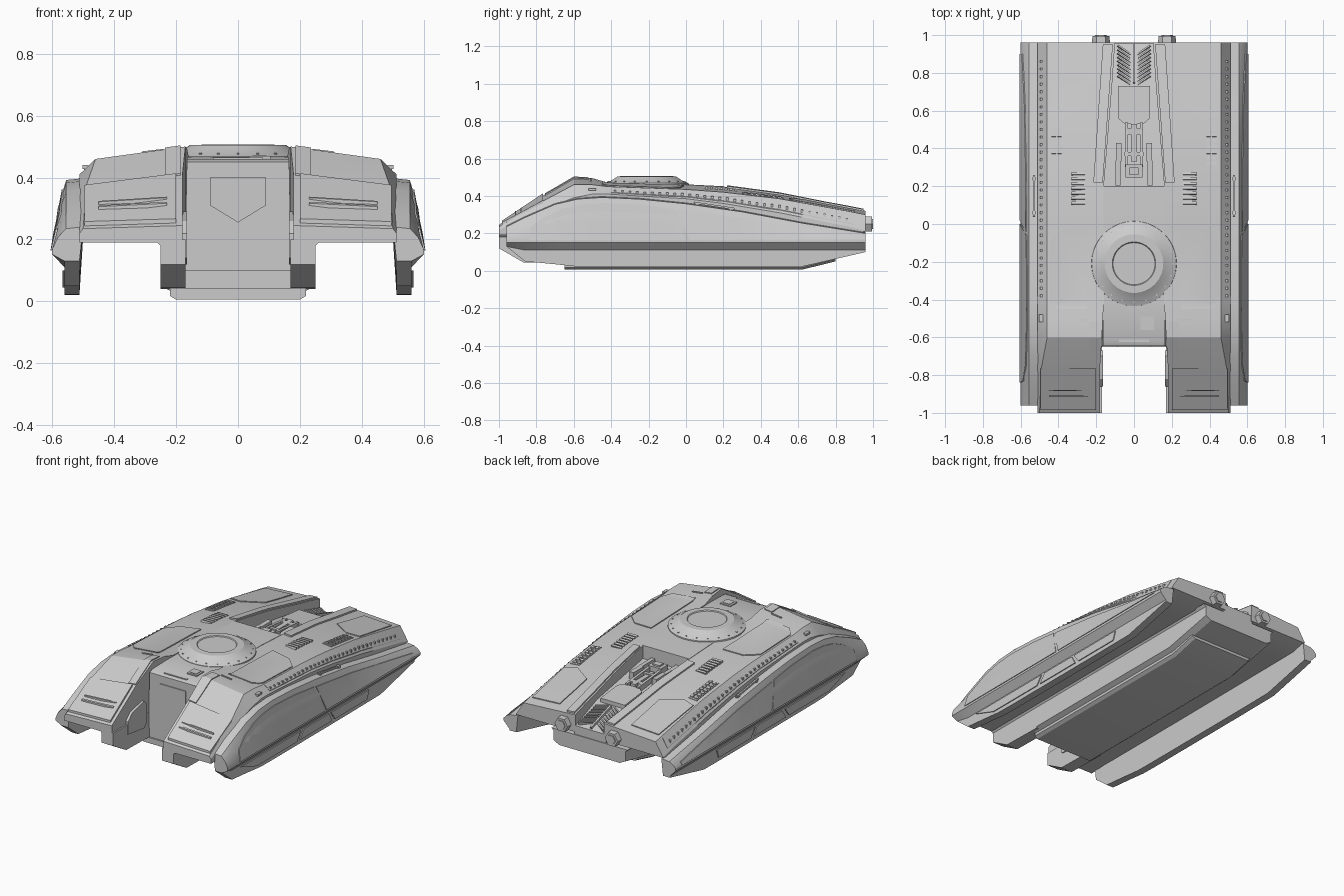
import bpy, bmesh, math
from mathutils import Vector, Matrix
from mathutils.bvhtree import BVHTree

if "Cube" in bpy.data.objects:
    bpy.data.objects.remove(bpy.data.objects["Cube"])


def finish(name, bm, mirror=False, angle=22):
    bmesh.ops.recalc_face_normals(bm, faces=bm.faces[:])
    me = bpy.data.meshes.new(name)
    bm.to_mesh(me)
    tree = BVHTree.FromBMesh(bm)
    bm.free()
    ob = bpy.data.objects.new(name, me)
    bpy.context.collection.objects.link(ob)
    if mirror:
        ob.modifiers.new("mirror", 'MIRROR')
    bpy.ops.object.select_all(action='DESELECT')
    ob.select_set(True)
    bpy.context.view_layer.objects.active = ob
    bpy.ops.object.shade_smooth_by_angle(angle=math.radians(angle))
    return tree


def loft(name, sections, mirror=False):
    """sections: (y, [(x, z), ...]) rings joined along y"""
    bm = bmesh.new()
    rings = [[bm.verts.new((x, y, z)) for x, z in pts] for y, pts in sections]
    n = len(rings[0])
    for a, b in zip(rings, rings[1:]):
        for i in range(n):
            j = (i + 1) % n
            bm.faces.new((a[i], a[j], b[j], b[i]))
    bm.faces.new(rings[0])
    bm.faces.new(rings[-1])
    return finish(name, bm, mirror)


def sym(pts):
    return pts + [(-x, z) for x, z in reversed(pts)]


def panel(name, outline, axis, tree, h=0.006, cuts=(), mirror=True):
    """flat outline draped over a surface along one axis, then thickened"""
    d = {'X': Vector((1, 0, 0)), 'Y': Vector((0, -1, 0)), 'Z': Vector((0, 0, 1))}[axis]
    to3 = {'X': lambda a, b: (3, a, b), 'Y': lambda a, b: (a, -3, b), 'Z': lambda a, b: (a, b, 3)}[axis]
    bm = bmesh.new()
    bm.faces.new([bm.verts.new(to3(a, b)) for a, b in outline])
    for y in cuts:
        bmesh.ops.bisect_plane(bm, geom=bm.verts[:] + bm.edges[:] + bm.faces[:],
                               plane_co=(0, y, 0), plane_no=(0, 1, 0))
    for v in bm.verts:
        hit = tree.ray_cast(v.co, -d)[0] or tree.find_nearest(v.co)[0]
        v.co = hit - d * 0.008
    top = bmesh.ops.extrude_face_region(bm, geom=bm.faces[:], use_keep_orig=True)['geom']
    for v in top:
        if isinstance(v, bmesh.types.BMVert):
            v.co += d * (0.008 + h)
    finish(name, bm, mirror)


def boxes(name, items, mirror=False):
    """items: (centre, size[, z rotation[, x rotation]])"""
    bm = bmesh.new()
    for c, s, *r in items:
        rot = Matrix.Rotation(r[0] if r else 0, 4, 'Z') @ Matrix.Rotation(r[1] if len(r) > 1 else 0, 4, 'X')
        bmesh.ops.create_cube(bm, size=1, matrix=Matrix.Translation(c) @ rot @ Matrix.Diagonal((*s, 1)))
    finish(name, bm, mirror)


def rect(x0, x1, y0, y1):
    return [(x0, y0), (x1, y0), (x1, y1), (x0, y1)]


# Upper hull halves with the front pods: y, inner x, shoulder x, inner z, shoulder z, edge z, underside z
HULL = [(-1, .18, .5, .245, .235, .22, .19), (-.76, .18, .49, .405, .375, .33, .19),
        (-.6, .17, .46, .5, .46, .39, .19), (-.5, .165, .46, .495, .46, .41, .19),
        (-.42, .16, .46, .472, .45, .41, .19), (0, .16, .46, .46, .435, .385, .19),
        (.2, .16, .46, .45, .42, .36, .19), (.5, .135, .46, .41, .385, .31, .19),
        (.75, .115, .46, .36, .34, .26, .19), (.87, .107, .46, .338, .318, .237, .19),
        (.96, .1, .46, .32, .3, .215, .212)]
YS = [s[0] for s in HULL]
hull = loft("upper_hull", [(y, [(xi, zb), (xi, zi), (xc, zc), (.512, ze), (.512, zb)])
                           for y, xi, xc, zi, zc, ze, zb in HULL], True)

# Side skirts: y, top z, bottom z
SKIRT = [(-.96, .235, .13), (-.86, .285, .05), (-.7, .355, .035), (-.58, .383, .022), (-.45, .392, .02),
         (-.25, .383, .02), (0, .358, .02), (.3, .315, .02), (.62, .255, .022), (.96, .2, .1)]
SY = [s[0] for s in SKIRT]
skirt = loft("side_skirt", [(y, [(.5, t + .006), (.555, t), (.582, t * .6 + .066), (.6, .168), (.6, .152),
                                 (.56, max(.11, b)), (.56, b), (.512, b)]) for y, t, b in SKIRT], True)

# Inner legs of the front pods
loft("pod_leg", [(y, [(.17, b), (.25, b), (.25, .18), (.265, .195), (.17, .2)])
                 for y, b in [(-1, .12), (-.87, .045), (-.6, .04)]], True)

# Central lower hull, keel plate, deck and engine bay floor
loft("lower_hull", [(y, sym([(.21, b), (.25, b + .02), (.25, .18), (.265, .195)]))
                    for y, b in [(-.64, .03), (.62, .03), (.96, .1)]])
loft("keel_plate", [(y, sym([(.2, b), (.22, b + .012), (.22, b + .035)]))
                    for y, b in [(-.65, .006), (.62, .006), (.8, .05)]])
deck = loft("central_deck", [(y, sym([(.172, .1), (x, z)])) for y, x, z in
                             [(-.645, .165, .45), (-.62, .165, .46), (-.42, .163, .466), (0, .162, .462), (.2, .162, .452)]])
bay = loft("engine_bay_floor", [(y, sym([(x, .15), (x, z)])) for y, x, z in
                                [(.19, .17, .37), (.72, .125, .32), (.955, .11, .25)]])

# Turret ring
bm = bmesh.new()
prof = [(.228, .44), (.224, .468), (.19, .482), (.155, .505), (.115, .506), (.111, .501), (.0, .501)]
vs = [bm.verts.new((r, -.21, z)) for r, z in prof]
es = [bm.edges.new(p) for p in zip(vs, vs[1:])]
bmesh.ops.spin(bm, geom=vs + es, cent=(0, -.21, 0), axis=(0, 0, 1), angle=math.tau, steps=64)
bmesh.ops.remove_doubles(bm, verts=bm.verts[:], dist=1e-4)
finish("turret_ring", bm)
boxes("turret_bolts", [((.205 * math.cos(a), -.21 + .205 * math.sin(a), .475), (.007, .007, .008), a)
                       for a in [math.tau * i / 20 for i in range(20)]])

# Raised plates on the hull top
panel("rear_top_plate", [(.25, .9), (.25, .63), (.37, .55), (.45, .57), (.44, .9)], 'Z', hull, cuts=YS)
panel("front_top_plate", [(.25, -.01), (.38, -.03), (.45, -.1), (.45, -.4), (.41, -.45), (.25, -.45)], 'Z', hull, cuts=YS)
panel("bay_side_spine", [(.165, .22), (.215, .22), (.165, .95), (.112, .95)], 'Z', hull, .01, YS)
panel("glacis_plate", rect(.2, .495, -.985, -.765), 'Z', hull, .014)
panel("pod_rib", rect(.185, .235, -.755, -.52), 'Z', hull, .006, YS)
panel("glacis_lower_strip", rect(.23, .45, -.915, -.908), 'Z', hull, .02)
panel("glacis_upper_strip", rect(.23, .45, -.885, -.88), 'Z', hull, .018)
panel("pod_rear_strip", rect(.24, .31, -.512, -.504), 'Z', hull, .006)

# Skirt side panels
panel("skirt_front_panel", [(-.84, .165), (-.83, .235), (-.75, .29), (-.66, .33), (-.56, .353), (-.45, .362),
                            (-.25, .352), (-.06, .33), (.0, .165)], 'X', skirt, .005, SY)
panel("skirt_rear_panel", [(.02, .165), (-.04, .325), (.3, .282), (.62, .228), (.9, .185), (.9, .168)],
      'X', skirt, .005, SY)
for a, b, c, d in [(-.78, -.18, -.22, -.62), (-.15, .1, .13, -.19), (.12, .5, .48, .16)]:
    panel("skirt_lower_panel", [(a, .1), (b, .1), (c, .045), (d, .045)], 'X', skirt, .006, SY)

# Front plate detail and pod inner hatches
panel("front_chevron_plate", [(-.09, .4), (.09, .4), (.09, .31), (0, .255), (-.09, .31)], 'Y', deck, .006, mirror=False)
bm = bmesh.new()
bm.faces.new([bm.verts.new((.164, y, z)) for y, z in
              [(-.86, .14), (-.7, .12), (-.67, .15), (-.67, .26), (-.7, .29), (-.82, .26), (-.86, .22)]])
ext = bmesh.ops.extrude_face_region(bm, geom=bm.faces[:], use_keep_orig=True)['geom']
bmesh.ops.translate(bm, vec=(.02, 0, 0), verts=[v for v in ext if isinstance(v, bmesh.types.BMVert)])
finish("pod_inner_hatch", bm, True)


def zt(x, y, t=hull):
    return t.ray_cast(Vector((x, y, 3)), Vector((0, 0, -1)))[0].z


def on(x, y, s, t=hull, rot=0, tilt=0):
    return ((x, y, zt(x, y, t)), s, rot, tilt)


# Vents, shoulder cleats, handles and lamps
panel("outer_vent_frame", rect(.38, .44, .3, .52), 'Z', hull, .004, YS)
boxes("outer_vent_slats", [on(x, .32 + .03 * i, (.022, .018, .018), tilt=-.15) for i in range(7) for x in (.395, .425)], True)
boxes("inner_vent_louvres", [on(.295, .11 + .026 * i, (.07, .014, .018), tilt=-.3) for i in range(7)], True)
panel("shoulder_strip", [(.465, -.4), (.502, -.4), (.502, .9), (.465, .9)], 'Z', hull, .003, YS)
boxes("shoulder_cleats", [((.486, y, zt(.486, y) - .004), (.022, .012, .016)) for y in [-.38 + .04 * i for i in range(32)]], True)
boxes("side_handle", [((.53, .15, .348), (.01, .22, .01), 0, -.15), ((.53, .06, .355), (.016, .02, .02)),
                      ((.53, .24, .332), (.016, .02, .02))], True)
boxes("marker_lamp", [((.492, -.5, .434), (.02, .04, .012))], True)

# Deck hatches
boxes("deck_hatch", [((.07, -.525, .462), (.07, .07, .014)), ((.07, -.525, .466), (.045, .045, .012)),
                     ((0, -.618, .458), (.16, .014, .012))])

# Engine bay machinery
panel("bay_hatch", [(-.085, .73), (.085, .73), (.085, .56), (.05, .53), (-.05, .53), (-.085, .56)], 'Z', bay, .025, mirror=False)
boxes("bay_block", [on(0, .28, (.09, .07, .08), bay), on(0, .28, (.05, .04, .1), bay), on(0, .43, (.03, .2, .06), bay),
                    on(0, .49, (.09, .03, .07), bay), on(0, .37, (.1, .02, .06), bay)])
boxes("bay_pipes", [on(.04, .42, (.016, .23, .07), bay, 0, -.09), on(.08, .38, (.03, .1, .08), bay),
                    on(.085, .27, (.025, .13, .06), bay)], True)
boxes("rear_grille_slats", [on(.052, .76 + .02 * i, (.085, .008, .025), bay, .6, -.25) for i in range(9)], True)
boxes("grille_rib", [on(0, .845, (.012, .21, .03), bay, 0, -.3)])

# Hexagonal exhausts
bm = bmesh.new()
for r, y, depth in [(.05, .962, .066), (.034, .968, .064)]:
    bmesh.ops.create_cone(bm, cap_ends=True, segments=6, radius1=r, radius2=r * .9, depth=depth,
                          matrix=Matrix.Translation((.175, y, .25)) @ Matrix.Rotation(-math.pi / 2, 4, 'X')
                          @ Matrix.Rotation(math.pi / 6, 4, 'Z'))
finish("exhaust", bm, True)
